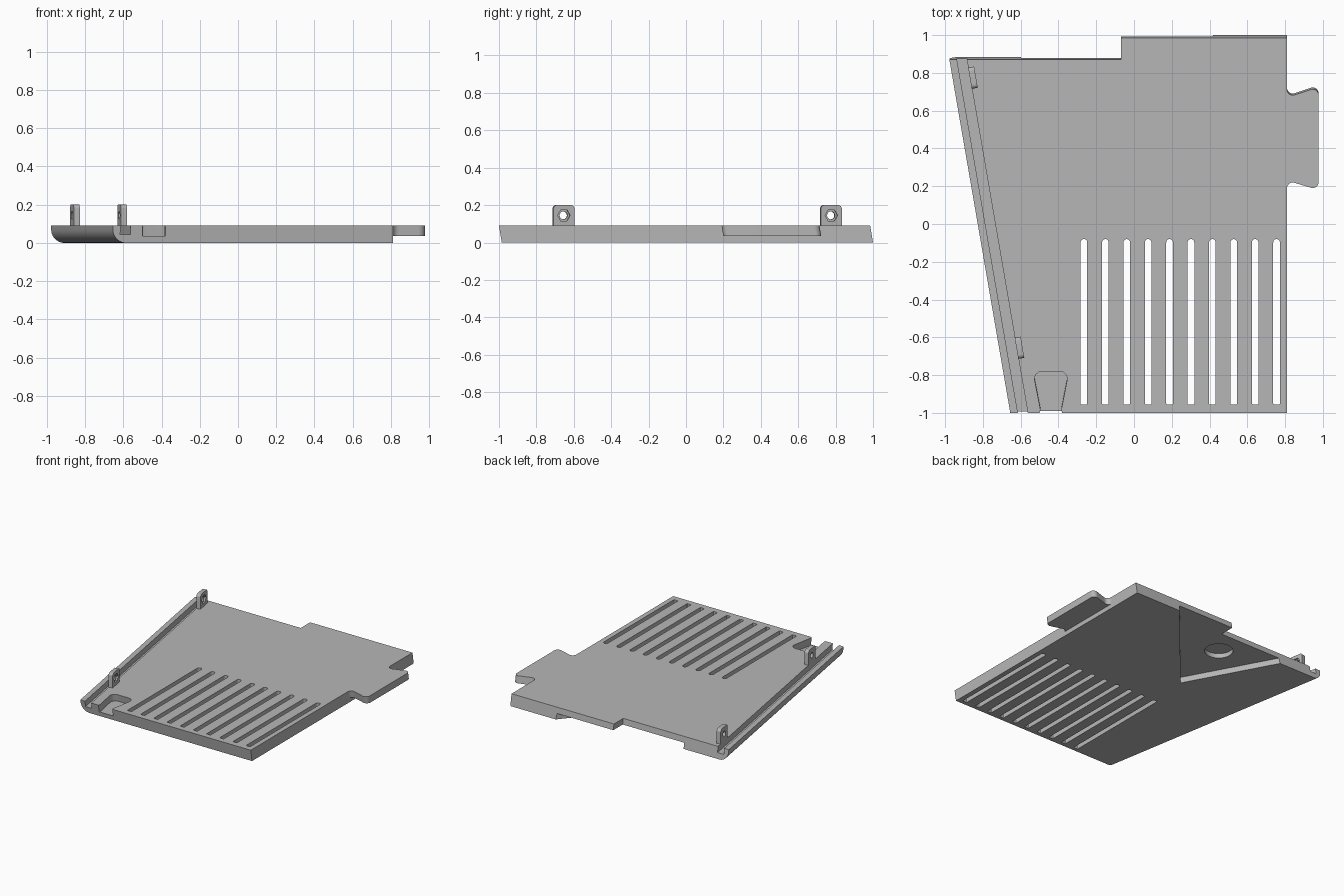
import bpy, bmesh, math
from mathutils import Matrix, Vector

cube = bpy.data.objects.get("Cube")
if cube:
    bpy.data.objects.remove(cube, do_unlink=True)

GREY = (0.47, 0.47, 0.47, 1)
mat = bpy.data.materials.new("plain grey")
mat.use_nodes = True
mat.diffuse_color = GREY
mat.node_tree.nodes["Principled BSDF"].inputs["Base Color"].default_value = GREY

TOP, LEAN, ROUND = 0.09, 0.015, 0.07
FRONT, BACK, STEP = -1.0, 0.985, 0.87
SLOPE = 0.1724


def edge_x(y):
    """x of the slanted left-hand rim at a given y"""
    return -0.98 + (0.885 - y) * SLOPE


def lean(z):
    return LEAN * (1 - z / TOP)


def loft(name, rings):
    """Closed solid through a stack of matching rings"""
    bm = bmesh.new()
    loops = [[bm.verts.new(p) for p in ring] for ring in rings]
    n = len(loops[0])
    for a, b in zip(loops, loops[1:]):
        for i in range(n):
            j = (i + 1) % n
            bm.faces.new((a[i], a[j], b[j], b[i]))
    bm.faces.new(loops[0][::-1])
    bm.faces.new(loops[-1])
    bmesh.ops.recalc_face_normals(bm, faces=bm.faces)
    mesh = bpy.data.meshes.new(name)
    bm.to_mesh(mesh)
    bm.free()
    mesh.materials.append(mat)
    obj = bpy.data.objects.new(name, mesh)
    bpy.context.collection.objects.link(obj)
    return obj


def prism(name, outline, z0, z1, sheared=False):
    return loft(name, [[(x, y + (lean(z) if sheared else 0), z) for x, y in outline]
                       for z in (z0, z1)])


def fillet(corners, steps=6):
    """Outline from (x, y, radius) corners, rounding each one"""
    pts, n = [], len(corners)
    for i, (x, y, r) in enumerate(corners):
        p = Vector((x, y))
        if r == 0:
            pts.append((x, y))
            continue
        a = (Vector(corners[i - 1][:2]) - p).normalized()
        b = (Vector(corners[(i + 1) % n][:2]) - p).normalized()
        half = a.angle(b) / 2
        centre = p + (a + b).normalized() * (r / math.sin(half))
        s = p + a * (r / math.tan(half)) - centre
        e = p + b * (r / math.tan(half)) - centre
        for k in range(steps + 1):
            d = s.lerp(e, k / steps).normalized() * r
            pts.append(tuple(centre + d))
    return pts


def disc(cx, cy, r, n):
    return [(cx + r * math.cos(math.tau * k / n), cy + r * math.sin(math.tau * k / n))
            for k in range(n)]


def cut(obj, cutter):
    cutter.hide_render = True
    mod = obj.modifiers.new("cut", 'BOOLEAN')
    mod.operation, mod.solver, mod.object = 'DIFFERENCE', 'EXACT', cutter
    bpy.context.view_layer.objects.active = obj
    bpy.ops.object.modifier_apply(modifier=mod.name)
    bpy.data.objects.remove(cutter, do_unlink=True)


def smooth(obj):
    bpy.ops.object.select_all(action='DESELECT')
    obj.select_set(True)
    bpy.context.view_layer.objects.active = obj
    bpy.ops.object.shade_smooth_by_angle(angle=math.radians(30))


# Base plate: leaning front and back faces, rounded lower left-hand rim
rings = []
levels = [ROUND * (1 - math.cos(math.pi / 2 * k / 10)) for k in range(11)] + [TOP]
for z in levels:
    inset = ROUND - math.sqrt(max(0, ROUND ** 2 - max(0, ROUND - z) ** 2))
    s = lean(z)
    rings.append([(x, y + s, z) for x, y in (
        (edge_x(FRONT) + inset, FRONT), (0.81, FRONT), (0.81, BACK),
        (-0.07, BACK), (-0.07, STEP), (edge_x(STEP) + inset, STEP))])
plate = loft("base_plate", rings)

# Groove behind the slanted rim
cut(plate, prism("groove_cutter", [(edge_x(y) + d, y) for y, d in
    ((-1.2, 0.04), (-1.2, 0.093), (1.2, 0.093), (1.2, 0.04))], 0.045, 0.2))

# Dovetail socket in the front edge
cut(plate, prism("socket_cutter", fillet([
    (-0.535, -0.78, 0.04), (-0.495, -0.985, 0.03), (-0.52, -1.06, 0),
    (-0.36, -1.06, 0), (-0.385, -0.985, 0.03), (-0.345, -0.78, 0.04)]),
    0.035, 0.2, True))

# Vent slots
for i in range(10):
    x, w = -0.265 + i * 0.1133, 0.0175
    cut(plate, prism("slot_cutter", fillet([
        (x - w, -0.955, 0.005), (x + w, -0.955, 0.005),
        (x + w, -0.08, w * 0.98), (x - w, -0.08, w * 0.98)]), -0.1, 0.2))

# Triangular recess and round blind hole underneath
apex = Vector((-0.24, 0.225))
sides = [apex + (Vector(p) - apex) * 1.4 for p in ((0.42, 1.0), (-0.6, 0.885))]
cut(plate, prism("recess_cutter", [tuple(p) for p in (apex, *sides)], -0.1, 0.045))
cut(plate, prism("hole_cutter", disc(-0.206, 0.683, 0.1, 48), -0.1, 0.08))
smooth(plate)

# Dovetail tab on the left side
tab = prism("side_tab", fillet([
    (0.80, 0.74, 0), (0.81, 0.74, 0), (0.81, 0.67, 0.03), (0.977, 0.725, 0.03),
    (0.977, 0.18, 0.03), (0.81, 0.23, 0.03), (0.81, 0.16, 0), (0.80, 0.16, 0)]),
    0.035, TOP, True)
smooth(tab)

# Screw lugs with a through hole and a hexagonal nut seat
along = Vector((-SLOPE, 1, 0)).normalized()
up = Vector((0, 0, 1))
out = along.cross(up)
for name, y in (("front_lug", -0.658), ("back_lug", 0.772)):
    w, thick, mid = 0.057, 0.032, 0.145
    lug = prism(name, fillet([(-w, 0.06, 0), (w, 0.06, 0), (w, 0.2, 0.02),
                              (-w, 0.2, 0.02)]), 0, thick)
    cut(lug, prism("bore_cutter", disc(0, mid, 0.021, 32), -0.1, 0.1))
    cut(lug, prism("nut_cutter", disc(0, mid, 0.034, 6), thick - 0.013, 0.1))
    smooth(lug)
    frame = Matrix((along, up, out)).transposed().to_4x4()
    frame.translation = (edge_x(y) + 0.092, y, 0)
    lug.data.transform(frame)
